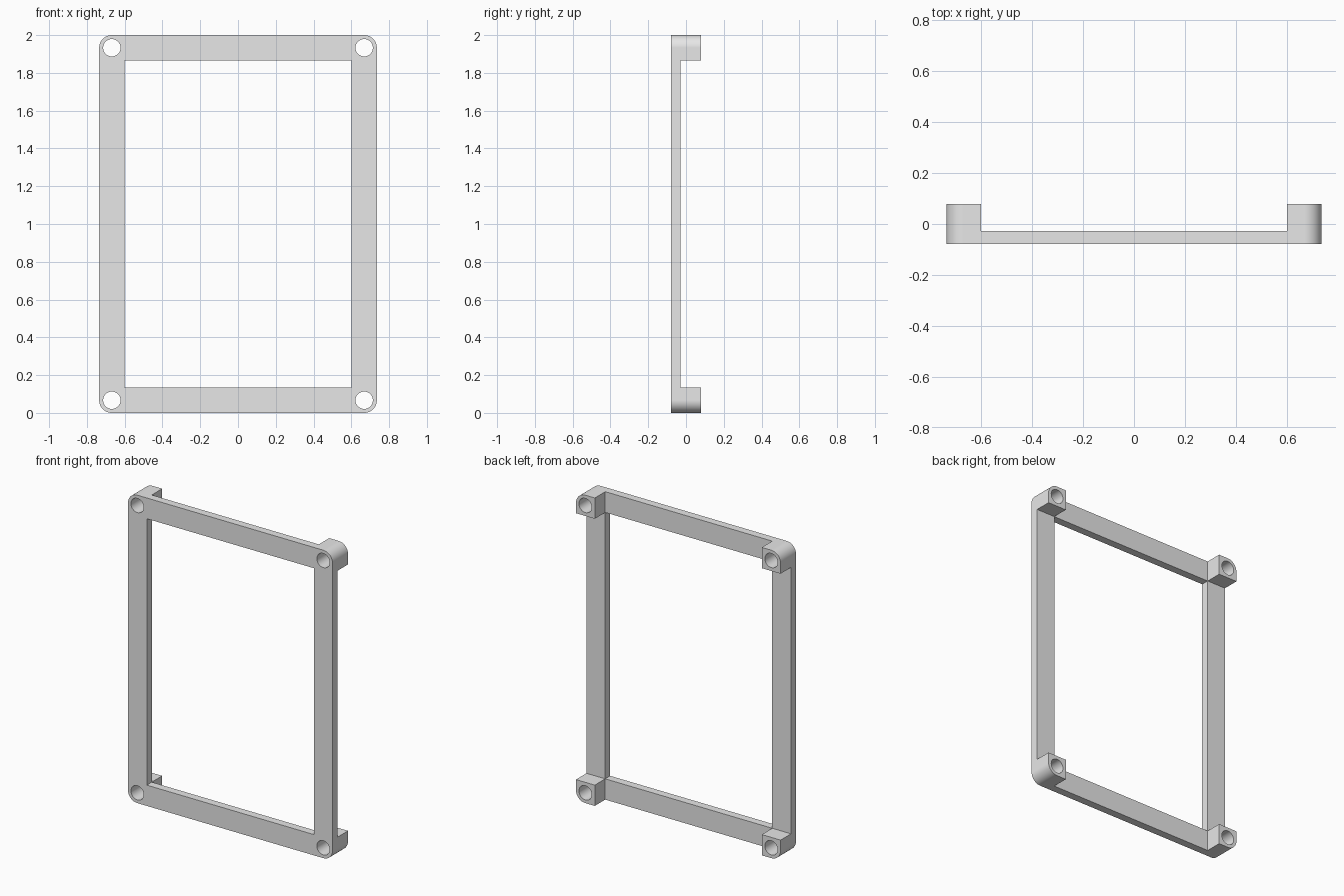
import bpy, bmesh, math
from mathutils import Matrix

if "Cube" in bpy.data.objects:
    bpy.data.objects.remove(bpy.data.objects["Cube"], do_unlink=True)

# Overall dimensions
HALF_W, HEIGHT, HALF_D = 0.735, 2.0, 0.079
BAR = 0.135                    # width of the frame bars
PLATE_BACK = -0.028            # rear face of the thin bars
RADIUS = 0.067                 # outer corner rounding and hole offset
HOLE = 0.046
INNER_W = HALF_W - BAR

grey = bpy.data.materials.new("light_grey")
grey.use_nodes = True
grey.diffuse_color = (0.8, 0.8, 0.8, 1)
grey.node_tree.nodes["Principled BSDF"].inputs["Base Color"].default_value = grey.diffuse_color


def make_object(name, bm):
    mesh = bpy.data.meshes.new(name)
    bmesh.ops.recalc_face_normals(bm, faces=bm.faces)
    bm.to_mesh(mesh)
    bm.free()
    mesh.materials.append(grey)
    obj = bpy.data.objects.new(name, mesh)
    bpy.context.collection.objects.link(obj)
    return obj


def box(low, high):
    bm = bmesh.new()
    bmesh.ops.create_cube(bm, size=1)
    for v in bm.verts:
        for i in range(3):
            v.co[i] = high[i] if v.co[i] > 0 else low[i]
    return bm


# Full-depth slab with rounded outer corners
bm = box((-HALF_W, -HALF_D, 0), (HALF_W, HALF_D, HEIGHT))
corners = [e for e in bm.edges if abs(e.verts[0].co.y - e.verts[1].co.y) > HALF_D]
bmesh.ops.bevel(bm, geom=corners, offset=RADIUS, segments=16, profile=0.5, affect='EDGES')
frame = make_object("corner_post_frame", bm)

# Window opening, and two rear channels that leave the corner posts standing
cutters = [
    make_object("window_cutter", box((-INNER_W, -1, BAR), (INNER_W, 1, HEIGHT - BAR))),
    make_object("upright_channel_cutter", box((-INNER_W, PLATE_BACK, -1), (INNER_W, 1, HEIGHT + 1))),
    make_object("cross_channel_cutter", box((-1, PLATE_BACK, BAR), (1, 1, HEIGHT - BAR))),
]

# Screw holes through the four corner posts
bm = bmesh.new()
for x in (RADIUS - HALF_W, HALF_W - RADIUS):
    for z in (RADIUS, HEIGHT - RADIUS):
        bmesh.ops.create_cone(
            bm, cap_ends=True, segments=48, radius1=HOLE, radius2=HOLE, depth=1,
            matrix=Matrix.Translation((x, 0, z)) @ Matrix.Rotation(math.pi / 2, 4, 'X'))
cutters.append(make_object("hole_cutter", bm))

# Cut the frame and discard the cutters
bpy.ops.object.select_all(action='DESELECT')
bpy.context.view_layer.objects.active = frame
frame.select_set(True)
for cutter in cutters:
    cutter.hide_render = True
    mod = frame.modifiers.new(cutter.name, 'BOOLEAN')
    mod.operation, mod.solver, mod.object = 'DIFFERENCE', 'EXACT', cutter
    bpy.ops.object.modifier_apply(modifier=mod.name)
    bpy.data.objects.remove(cutter, do_unlink=True)

# Smooth rounded corners and holes, with flat faces kept flat
bpy.ops.object.shade_smooth_by_angle(angle=math.radians(30))
weighted = frame.modifiers.new("flat_face_normals", 'WEIGHTED_NORMAL')
weighted.keep_sharp = True
